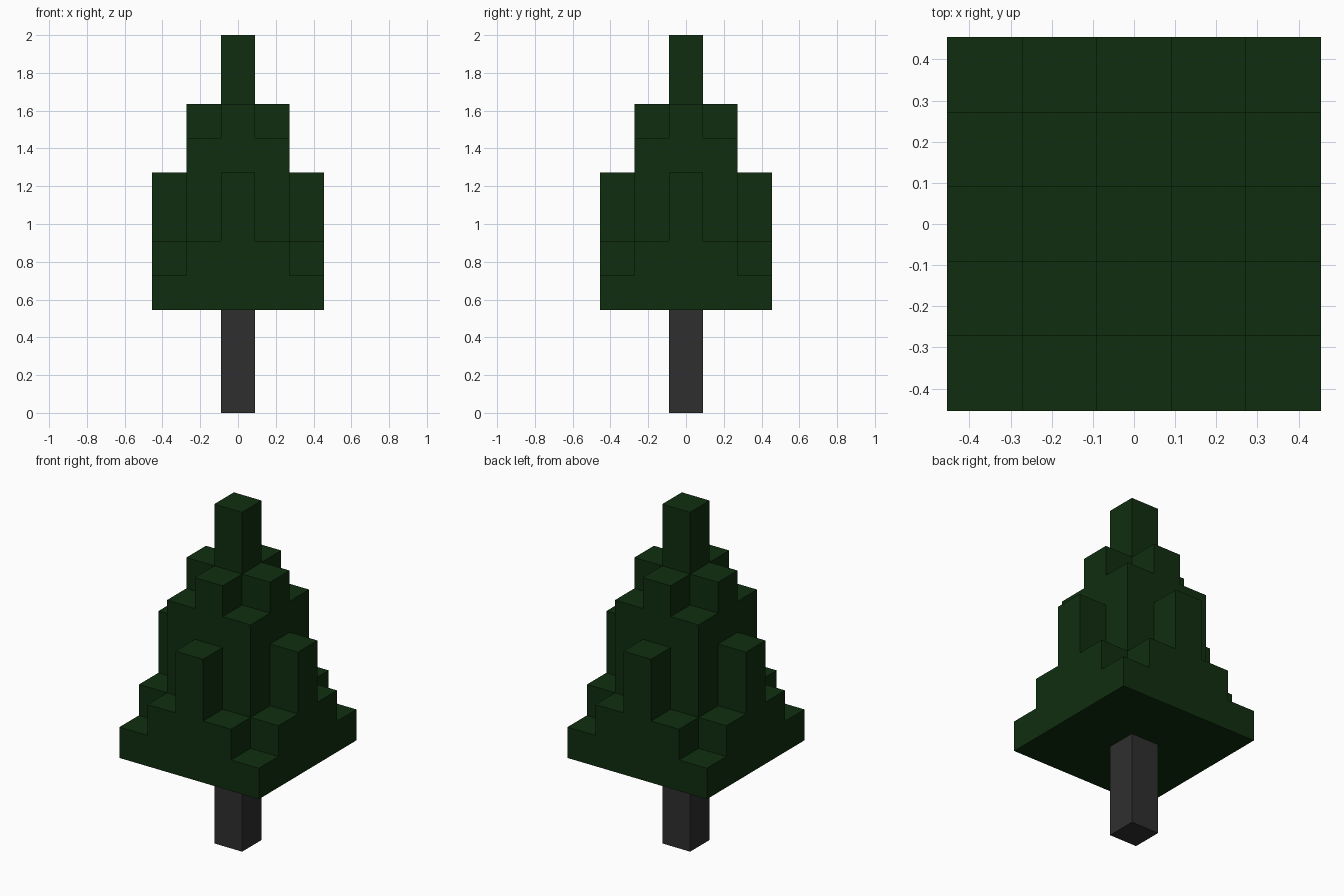
import bpy
import bmesh
from mathutils import Matrix, Vector

cube = bpy.data.objects.get("Cube")
if cube:
    bpy.data.objects.remove(cube, do_unlink=True)

U = 2 / 11          # block size: the tree is 11 blocks tall
BASE = 3            # blocks of bare trunk below the foliage

# Column top (in blocks) by distance from the centre, (larger, smaller)
TOPS = {(0, 0): 11, (1, 0): 9, (1, 1): 8, (2, 0): 7, (2, 1): 5, (2, 2): 4}


def material(name, color):
    mat = bpy.data.materials.new(name)
    mat.use_nodes = True
    mat.diffuse_color = color
    bsdf = next(n for n in mat.node_tree.nodes if n.type == 'BSDF_PRINCIPLED')
    bsdf.inputs["Base Color"].default_value = color
    return mat


def add_object(name, bm, mat):
    mesh = bpy.data.meshes.new(name)
    bm.to_mesh(mesh)
    bm.free()
    mesh.materials.append(mat)
    obj = bpy.data.objects.new(name, mesh)
    bpy.context.collection.objects.link(obj)


def top_of(x, y):
    a, b = abs(x), abs(y)
    return TOPS.get((max(a, b), min(a, b)), BASE)


def quad(bm, center, side, up):
    """Rectangle from its centre and two half-extent vectors, in blocks."""
    corners = [center - side - up, center + side - up,
               center + side + up, center - side + up]
    bm.faces.new([bm.verts.new(c * U) for c in corners])


# Trunk
bm = bmesh.new()
bmesh.ops.create_cube(bm, size=1, matrix=Matrix.Translation((0, 0, BASE * U / 2))
                      @ Matrix.Diagonal((U, U, BASE * U, 1)))
add_object("trunk", bm, material("dark grey bark", (0.028, 0.028, 0.028, 1)))

# Foliage: stepped columns, with walls only where a neighbour is lower
bm = bmesh.new()
half_x, half_y = Vector((0.5, 0, 0)), Vector((0, 0.5, 0))
for x in range(-2, 3):
    for y in range(-2, 3):
        top = top_of(x, y)
        quad(bm, Vector((x, y, top)), half_x, half_y)
        for dx, dy in ((1, 0), (-1, 0), (0, 1), (0, -1)):
            low = top_of(x + dx, y + dy)
            if low < top:
                quad(bm, Vector((x + dx / 2, y + dy / 2, (top + low) / 2)),
                     Vector((-dy / 2, dx / 2, 0)), Vector((0, 0, (top - low) / 2)))
# Flat underside
quad(bm, Vector((0, 0, BASE)), half_x * 5, half_y * -5)
bmesh.ops.remove_doubles(bm, verts=bm.verts, dist=0.0001)
add_object("foliage", bm, material("dark green needles", (0.005, 0.027, 0.005, 1)))
